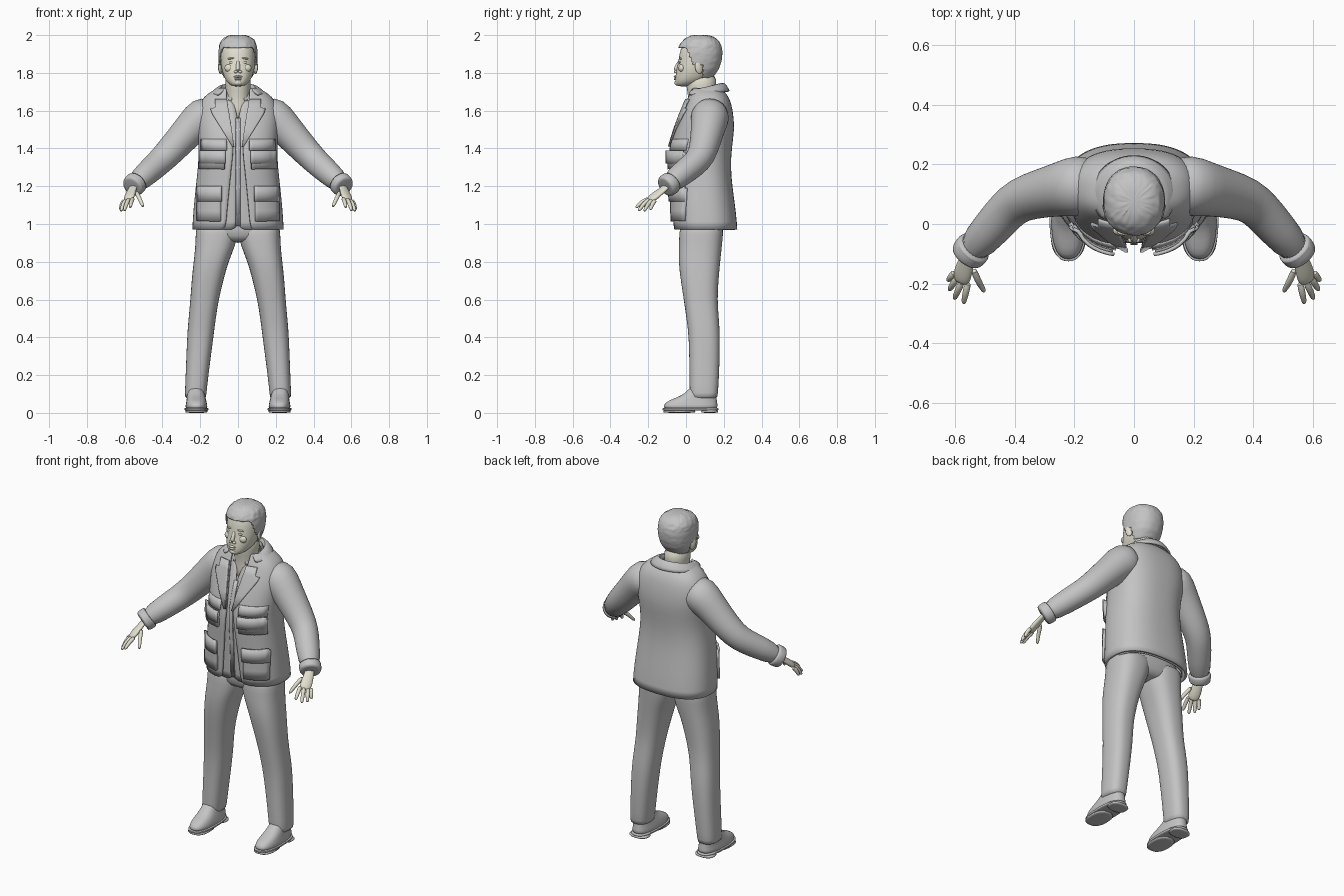
import bpy, bmesh, random
from math import sin, cos, pi, asin, radians, copysign
from mathutils import Vector, Matrix, Euler

random.seed(4)
cube = bpy.data.objects.get("Cube")
if cube:
    bpy.data.objects.remove(cube, do_unlink=True)
made = []
SIDES = (("left", 1), ("right", -1))


def material(name, colour):
    mat = bpy.data.materials.new(name)
    mat.use_nodes = True
    mat.diffuse_color = (*colour, 1)
    mat.node_tree.nodes["Principled BSDF"].inputs["Base Color"].default_value = (*colour, 1)
    return mat


GREY = material("plain_grey", (.55, .55, .55))
SKIN = material("pale_skin", (.76, .74, .62))


def finish(name, bm, mat, subsurf=0, thick=0):
    bmesh.ops.recalc_face_normals(bm, faces=bm.faces)
    mesh = bpy.data.meshes.new(name)
    bm.to_mesh(mesh)
    bm.free()
    mesh.materials.append(mat)
    obj = bpy.data.objects.new(name, mesh)
    bpy.context.collection.objects.link(obj)
    if subsurf:
        mod = obj.modifiers.new("smooth", 'SUBSURF')
        mod.levels = mod.render_levels = subsurf
    if thick:
        mod = obj.modifiers.new("thickness", 'SOLIDIFY')
        mod.thickness, mod.offset = thick, 0
    made.append(obj)
    return obj


def skin_rings(rings, closed=True, caps=True):
    """Join a list of equally long point rows with quads."""
    bm = bmesh.new()
    rows = [[bm.verts.new(p) for p in r] for r in rings]
    n = len(rows[0])
    for a, b in zip(rows, rows[1:]):
        for i in range(n if closed else n - 1):
            j = (i + 1) % n
            bm.faces.new((a[i], a[j], b[j], b[i]))
    if closed and caps:
        bm.faces.new(rows[0])
        bm.faces.new(rows[-1])
    return bm


def spow(v, p):
    return copysign(abs(v) ** p, v)


def ring(z, w, front, back, cx=0, gap=0, p=.8, n=32):
    """Rounded-box outline at height z, optionally open at the front."""
    t0 = asin(min(1, gap / w) ** (1 / p))
    step = (2 * pi - 2 * t0) / (n - 1 if gap else n)
    mid, deep = (front + back) / 2, (back - front) / 2
    return [(cx + w * spow(sin(t0 + i * step), p), mid - deep * spow(cos(t0 + i * step), p), z)
            for i in range(n)]


def loft(name, table, mat, s=1, subsurf=1, p=.8):
    rings = [ring(*r[:4], cx=s * r[4] if len(r) > 4 else 0, p=p) for r in table]
    return finish(name, skin_rings(rings), mat, subsurf)


def tube(name, path, mat, s=1, across=(0, 0, 1), flat=1, n=16, subsurf=1):
    """Sweep round sections along x, y, z, radius stations."""
    pts = [Vector((s * x, y, z)) for x, y, z, r in path]
    side = Vector((s * across[0], *across[1:]))
    rings = []
    for i, c in enumerate(pts):
        t = (pts[min(i + 1, len(pts) - 1)] - pts[max(i - 1, 0)]).normalized()
        u = (side - t * side.dot(t)).normalized()
        v = t.cross(u) * flat
        r = path[i][3]
        rings.append([c + r * (u * cos(2 * pi * k / n) + v * sin(2 * pi * k / n)) for k in range(n)])
    return finish(name, skin_rings(rings), mat, subsurf)


def blob(name, loc, size, mat, rot=(0, 0, 0)):
    bm = bmesh.new()
    bmesh.ops.create_uvsphere(bm, u_segments=20, v_segments=12, radius=1,
                              matrix=Matrix.LocRotScale(Vector(loc), Euler(rot), Vector(size)))
    return finish(name, bm, mat)


def sample(table, z):
    """Row of a table at height z, blended from its neighbours."""
    for a, b in zip(table, table[1:]):
        if z <= b[0]:
            f = max(0, (z - a[0]) / (b[0] - a[0]))
            return [u + (v - u) * f for u, v in zip(a, b)]
    return table[-1]


# Jacket: height, half width, front, back, half opening
JACKET = [(.97, .235, -.06, .265, .065), (1.05, .232, -.065, .26, .06), (1.2, .217, -.07, .238, .045),
          (1.3, .205, -.08, .23, .035), (1.4, .2, -.08, .235, .022), (1.5, .21, -.05, .25, .035),
          (1.57, .215, -.025, .245, .045), (1.63, .2, 0, .235, .055), (1.67, .175, .015, .22, .06),
          (1.695, .14, .025, .2, .06), (1.715, .1, .03, .18, .06)]
shell = [ring(z, w, f, b, gap=g, n=40) for z, w, f, b, g in JACKET]
finish("jacket", skin_rings(shell, closed=False), GREY, 1, .014)

# Shirt under the jacket, with an open neck
shirt = [ring(z, w - .02, f + .018, b - .02, gap=max(.002, (z - 1.58) * .4))
         for z, w, f, b, g in JACKET[:-1]]
finish("shirt", skin_rings(shirt, closed=False), GREY, 1, .006)


def patch(name, rows, lift, thick, s=1):
    """Plate that follows the jacket front; rows are height, inner x, outer x."""
    rings = []
    for z, xa, xb in rows:
        _, w, f, b, _ = sample(JACKET, z)
        line = []
        for i in range(9):
            x = xa + (xb - xa) * i / 8
            bulge = (1 - min(.95, abs(x) / w) ** 2.5) ** .4
            line.append((s * x, (f + b) / 2 - (b - f) / 2 * bulge - lift, z))
        rings.append(line)
    return finish(name, skin_rings(rings, closed=False), GREY, 0, thick)


patch("shirt_placket", [(z, -.012, .012) for z in (.99, 1.2, 1.3, 1.4, 1.5, 1.56)], -.014, .008)

# Lapels, pockets and flaps
for side, s in SIDES:
    patch(side + "_lapel", [(1.41, .02, .03), (1.5, .033, .085), (1.58, .045, .135), (1.61, .05, .145),
                            (1.615, .052, .12), (1.66, .058, .12)], .014, .01, s)
    patch(side + "_chest_pocket", [(z, .07, .2) for z in (1.29, 1.34, 1.38)], .012, .024, s)
    patch(side + "_chest_flap", [(1.32, .066, .204), (1.355, .066, .204), (1.39, .066, .204)], .026, .012, s)
    patch(side + "_chest_yoke", [(z, .06, .195) for z in (1.39, 1.42, 1.45)], .008, .008, s)
    patch(side + "_hip_pocket", [(z, .09, .21) for z in (1.015, 1.07, 1.13, 1.19)], .012, .026, s)
    patch(side + "_hip_flap", [(z, .086, .214) for z in (1.12, 1.16, 1.2)], .026, .012, s)


# Collars: swept arcs folded over from an upper to a lower edge
def collar(name, rows, start, thick):
    rings = []
    for rx, ry, z, tilt in rows:
        ts = [start + (2 * pi - 2 * start) * i / 24 for i in range(25)]
        rings.append([(rx * sin(t), .1 - ry * cos(t), z - tilt * cos(t)) for t in ts])
    finish(name, skin_rings(rings, closed=False), GREY, 1, thick)


collar("jacket_collar", [(.088, .086, 1.7, .02), (.09, .09, 1.725, .025),
                         (.115, .112, 1.715, .018), (.138, .126, 1.69, .012)], .85, .012)
collar("shirt_collar", [(.07, .078, 1.68, .03), (.072, .08, 1.71, .03), (.083, .09, 1.68, .035)], .4, .006)

# Arms, cuffs and hands
FINGERS = {"index": ((.555, -.192, 1.137), (.572, -.267, 1.087)),
           "middle": ((.575, -.188, 1.135), (.603, -.252, 1.07)),
           "ring": ((.592, -.176, 1.13), (.62, -.222, 1.068)),
           "little": ((.602, -.16, 1.127), (.624, -.19, 1.075)),
           "thumb": ((.54, -.148, 1.172), (.502, -.228, 1.092))}
for side, s in SIDES:
    tube(side + "_sleeve", [(.12, .13, 1.59, .09), (.19, .128, 1.57, .106), (.24, .118, 1.517, .092),
                            (.3, .105, 1.45, .084), (.385, .083, 1.358, .075), (.43, .042, 1.315, .07),
                            (.475, -.01, 1.275, .066), (.558, -.103, 1.2, .056)], GREY, s, n=24)
    tube(side + "_cuff", [(.533, -.075, 1.223, .058), (.536, -.078, 1.22, .063), (.56, -.106, 1.198, .061),
                          (.563, -.11, 1.195, .054)], GREY, s, n=24)
    tube(side + "_palm", [(.55, -.09, 1.21, .027), (.562, -.125, 1.18, .027), (.573, -.16, 1.152, .034),
                          (.58, -.188, 1.13, .031), (.582, -.196, 1.124, .02)],
         SKIN, s, across=(.047, .033, -.01), flat=.5)
    for finger, (a, b) in FINGERS.items():
        a, b = Vector(a), Vector(b)
        bend = (a + b) / 2 + Vector((.002, -.004, .006))
        tip = b + (b - a) * .01
        tube(f"{side}_{finger}_finger", [(*a, .013), (*bend, .0115), (*(b * .85 + a * .15), .01),
                                         (*tip, .006)], SKIN, s, n=10)

# Trousers
loft("trouser_seat", [(.9, .1, .0, .16), (.93, .19, -.03, .185), (1, .215, -.035, .2), (1.1, .19, -.03, .2)], GREY)
LEG = [(.075, .055, .022, .166, .225), (.09, .057, .02, .168, .225), (.2, .06, .018, .176, .217),
       (.4, .07, .016, .181, .2), (.5, .072, .002, .174, .19), (.6, .075, -.012, .166, .177),
       (.7, .084, -.028, .172, .162), (.8, .092, -.04, .181, .143), (.88, .105, -.038, .19, .121),
       (.95, .112, -.036, .197, .112), (1.02, .11, -.03, .2, .11)]
for side, s in SIDES:
    loft(side + "_trouser_leg", LEG, GREY, s)
    # Shoes: upper, welt, forefoot sole and heel
    loft(side + "_shoe", [(.015, .056, -.118, .166, .22), (.035, .059, -.12, .168, .22),
                          (.058, .054, -.108, .165, .22), (.078, .05, -.06, .162, .221),
                          (.1, .046, -.005, .16, .223), (.15, .04, .03, .155, .223)], GREY, s)
    loft(side + "_welt", [(.012, .062, -.124, .17, .22), (.015, .064, -.126, .172, .22),
                          (.025, .064, -.126, .172, .22), (.028, .06, -.122, .17, .22)], GREY, s)
    for part, front, back in (("sole", -.12, .05), ("heel", .08, .17)):
        loft(f"{side}_{part}", [(0, .056, front, back, .22), (.004, .06, front, back, .22),
                                (.02, .06, front, back, .22)], GREY, s)

# Neck and head
loft("neck", [(1.55, .06, .005, .14), (1.62, .062, .012, .15), (1.68, .064, .012, .155),
              (1.73, .066, -.0, .16), (1.8, .07, .0, .165)], SKIN, p=.95)
HEAD = [(1.728, .025, -.045, .02), (1.737, .042, -.054, .05), (1.752, .06, -.058, .09),
        (1.78, .076, -.057, .135), (1.82, .088, -.05, .165), (1.86, .092, -.04, .178), (1.9, .093, -.036, .182),
        (1.94, .088, -.024, .176), (1.965, .076, -.004, .16), (1.982, .056, .02, .135), (1.992, .025, .05, .1)]
loft("head", HEAD, SKIN, p=.9)

# Face
tube("nose", [(0, -.03, 1.87, .008), (0, -.046, 1.84, .01), (0, -.057, 1.812, .014), (0, -.05, 1.799, .009)], SKIN)
blob("upper_lip", (0, -.056, 1.78), (.023, .009, .006), SKIN)
blob("lower_lip", (0, -.055, 1.767), (.02, .009, .006), SKIN)
blob("chin", (0, -.044, 1.748), (.024, .017, .016), SKIN)
for side, s in SIDES:
    blob(side + "_nostril", (s * .012, -.053, 1.806), (.009, .01, .008), SKIN)
    blob(side + "_eye", (s * .034, -.029, 1.855), (.015, .009, .007), SKIN)
    blob(side + "_brow", (s * .034, -.028, 1.877), (.022, .01, .005), SKIN, (0, s * .12, 0))
    blob(side + "_cheek", (s * .045, -.022, 1.825), (.026, .018, .022), SKIN)
    blob(side + "_ear", (s * .094, .068, 1.828), (.01, .021, .034), SKIN, (.2, 0, s * .35))


# Hair: bumpy cap over the skull, trimmed along a hairline
def hairline(y):
    if y < .04:
        return 1.935 - .09 * max(0, y) / .04
    return 1.845 if y < .09 else 1.775


rings = []
for i in range(30):
    z, w, f, b = sample(HEAD, 1.76 + .232 * i / 29)
    puff = .006 + .004 * i / 29
    rings.append(ring(z + .007 * i / 29, w + puff, f - puff, b + puff, p=.9, n=56))
hair = skin_rings(rings)
low = [f for f in hair.faces if f.calc_center_median().z < hairline(f.calc_center_median().y)]
bmesh.ops.delete(hair, geom=low, context='FACES')
for v in hair.verts:
    rough = .003 if v.co.z > 1.93 else .001
    v.co += Vector([random.uniform(-rough, rough) for _ in range(3)])
finish("hair", hair, GREY, 1, .006)

# Shading
for obj in made:
    obj.select_set(True)
bpy.context.view_layer.objects.active = made[0]
bpy.ops.object.shade_smooth_by_angle(angle=radians(50))
